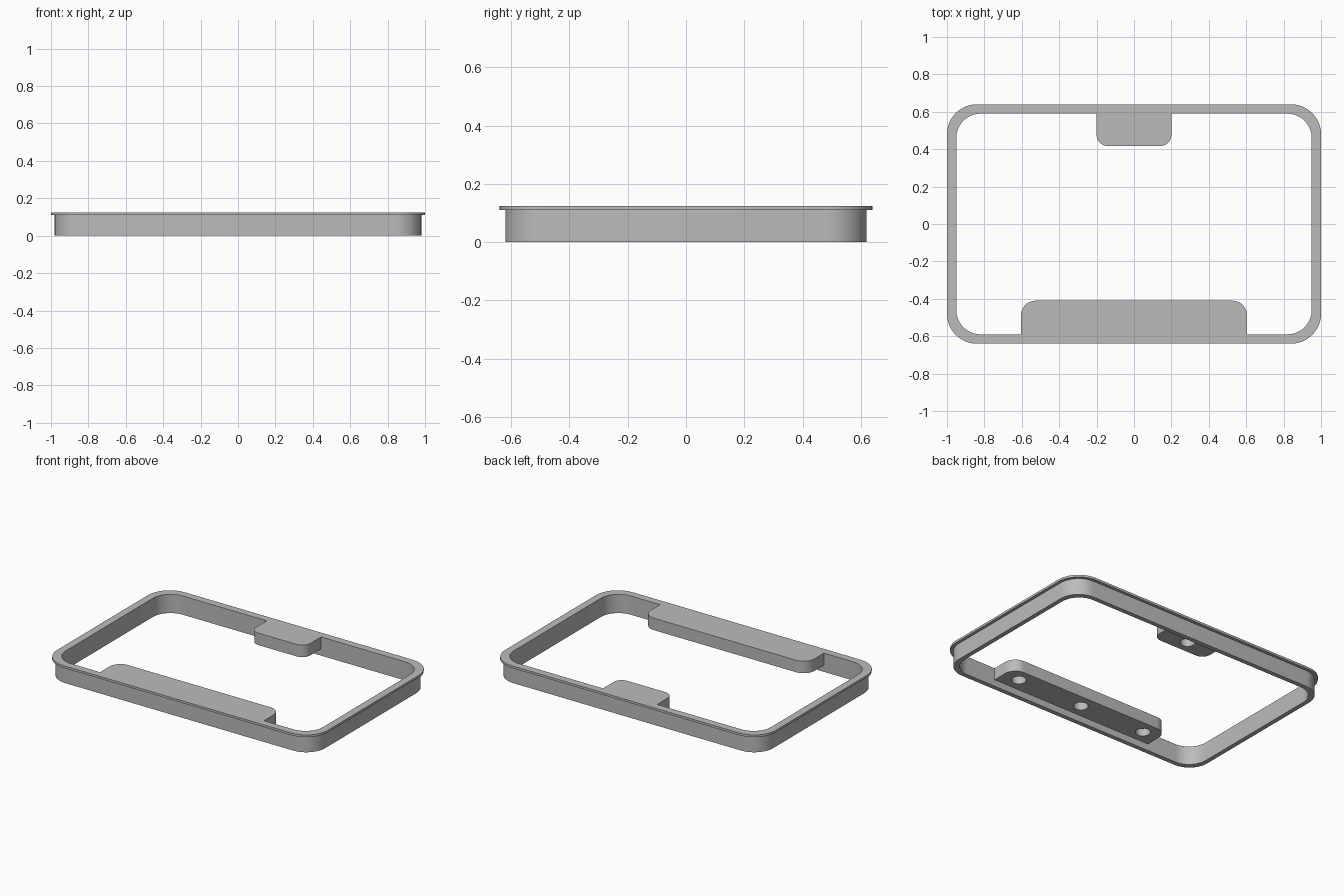
import bpy, bmesh
from math import cos, sin, pi, radians

cube = bpy.data.objects.get("Cube")
if cube:
    bpy.data.objects.remove(cube, do_unlink=True)

TOP = 0.125
LIP = 0.11       # underside of the lip
TAB_BASE = 0.045
ARC = 12         # segments per rounded corner

grey = bpy.data.materials.new("plain grey")
grey.use_nodes = True
colour = (0.5, 0.5, 0.5, 1)
grey.diffuse_color = colour
grey.node_tree.nodes["Principled BSDF"].inputs["Base Color"].default_value = colour


def outline(x0, x1, y0, y1, radii):
    """Counter-clockwise rectangle; radii start at the +x +y corner."""
    corners = [(x1, y1, -1, -1), (x0, y1, 1, -1), (x0, y0, 1, 1), (x1, y0, -1, 1)]
    points = []
    for i, ((x, y, sx, sy), r) in enumerate(zip(corners, radii)):
        if r == 0:
            points.append((x, y))
            continue
        for k in range(ARC + 1):
            a = (i + k / ARC) * pi / 2
            points.append((x + sx * r + r * cos(a), y + sy * r + r * sin(a)))
    return points


def finish(bm, name):
    bmesh.ops.recalc_face_normals(bm, faces=bm.faces)
    mesh = bpy.data.meshes.new(name)
    bm.to_mesh(mesh)
    bm.free()
    obj = bpy.data.objects.new(name, mesh)
    bpy.context.collection.objects.link(obj)
    mesh.materials.append(grey)
    return obj


def activate(obj):
    bpy.ops.object.select_all(action="DESELECT")
    obj.select_set(True)
    bpy.context.view_layer.objects.active = obj


def smooth(obj):
    activate(obj)
    bpy.ops.object.shade_smooth_by_angle(angle=radians(30))


# Frame: an L-shaped section swept round a rounded rectangle
def build_frame():
    section = [(0.98, 0.62, 0.14, 0), (0.98, 0.62, 0.14, LIP), (1.0, 0.64, 0.16, LIP),
               (1.0, 0.64, 0.16, TOP), (0.95, 0.59, 0.13, TOP), (0.95, 0.59, 0.13, 0)]
    bm = bmesh.new()
    rings = [[bm.verts.new((x, y, z)) for x, y in outline(-hx, hx, -hy, hy, [r] * 4)]
             for hx, hy, r, z in section]
    n = len(rings[0])
    for a, b in zip(rings, rings[1:] + rings[:1]):
        for i in range(n):
            j = (i + 1) % n
            bm.faces.new((a[i], a[j], b[j], b[i]))
    smooth(finish(bm, "frame"))


# Tab: rounded plate flush with the rim, with blind round holes underneath
def build_tab(name, half_width, y0, y1, radii, holes):
    bm = bmesh.new()
    base = bm.faces.new([bm.verts.new((x, y, TAB_BASE)) for x, y in
                         outline(-half_width, half_width, y0, y1, radii)])
    grown = bmesh.ops.extrude_face_region(bm, geom=[base])
    for v in grown["geom"]:
        if isinstance(v, bmesh.types.BMVert):
            v.co.z = TOP
    tab = finish(bm, name)

    for x in holes:
        bpy.ops.mesh.primitive_cylinder_add(vertices=32, radius=0.045, depth=0.1,
                                            location=(x, (y0 + y1) / 2, TAB_BASE))
        cutter = bpy.context.object
        cutter.name = "hole_cutter"
        cutter.hide_render = True
        cutter.data.materials.append(grey)
        mod = tab.modifiers.new("hole", "BOOLEAN")
        mod.operation = "DIFFERENCE"
        mod.solver = "EXACT"
        mod.object = cutter
        activate(tab)
        bpy.ops.object.modifier_apply(modifier=mod.name)
        bpy.data.objects.remove(cutter, do_unlink=True)
    smooth(tab)


build_frame()
build_tab("front_tab", 0.605, -0.59, -0.41, (0.08, 0.08, 0, 0), (-0.49, 0, 0.49))
build_tab("rear_tab", 0.2, 0.417, 0.59, (0, 0, 0.06, 0.06), (0,))
